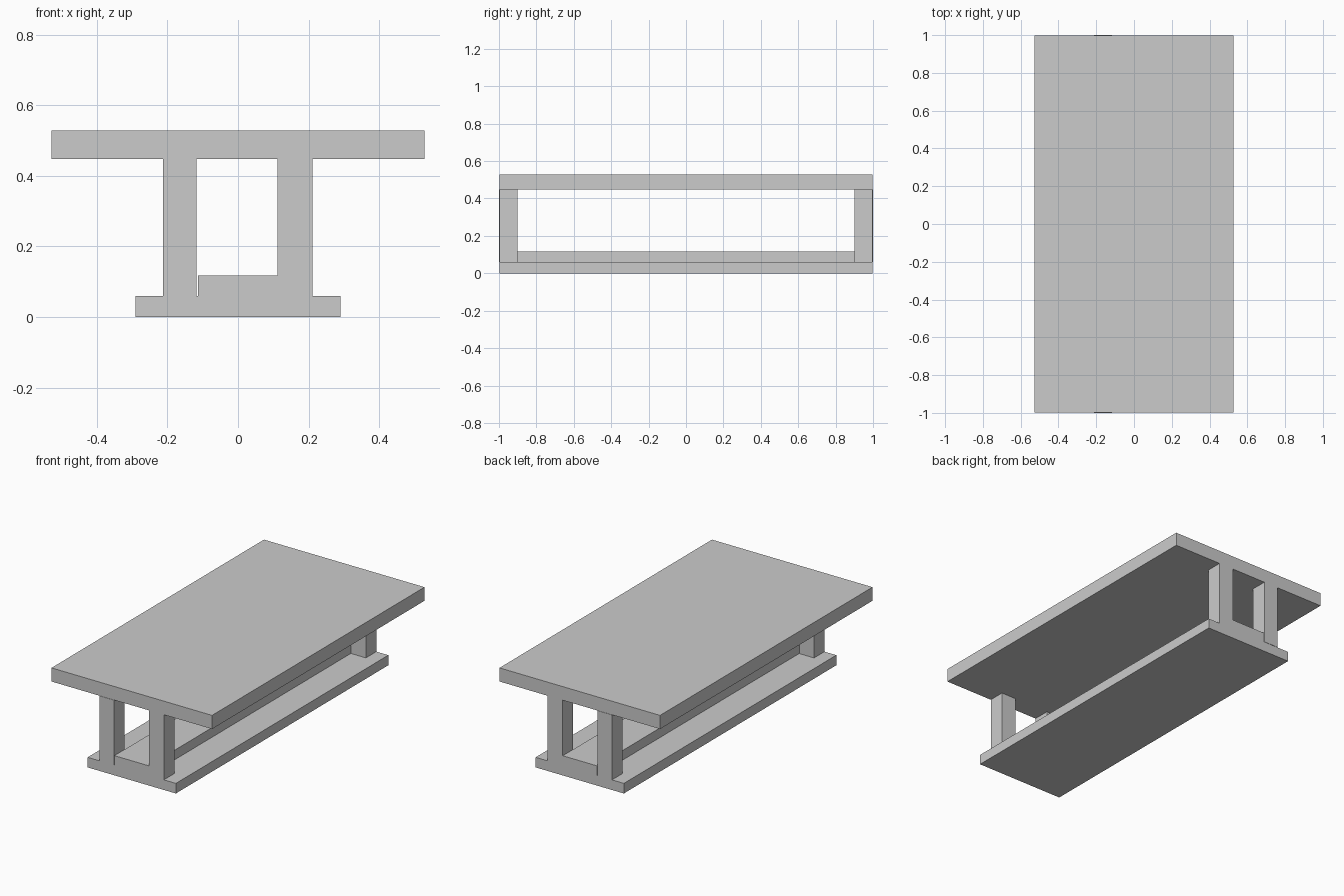
import bpy

if "Cube" in bpy.data.objects:
    bpy.data.objects.remove(bpy.data.objects["Cube"])


def box(name, x, y, z):
    """Box from (min, max) ranges on each axis."""
    bpy.ops.mesh.primitive_cube_add(
        size=1, location=[(a + b) / 2 for a, b in (x, y, z)])
    ob = bpy.context.object
    ob.name = name
    ob.scale = [b - a for a, b in (x, y, z)]
    bpy.ops.object.transform_apply(location=False, rotation=False, scale=True)
    return ob


END = 0.998

# Table top and base board
box("table_top", (-0.528, 0.528), (-END, END), (0.447, 0.528))
box("base_board", (-0.29, 0.29), (-END, END), (0, 0.06))

# Low beam running between the legs
box("stretcher", (-0.114, 0.112), (-END, END), (0.06, 0.117))

# Two legs at each end; the left pair stands very slightly proud
for end, s in (("front", -1), ("back", 1)):
    for side, x, outer in (("left", (-0.212, -0.117), 1.0),
                           ("right", (0.112, 0.211), END)):
        y = sorted((s * outer, s * 0.9))
        box(f"{end}_{side}_leg", x, y, (0.06, 0.447))
